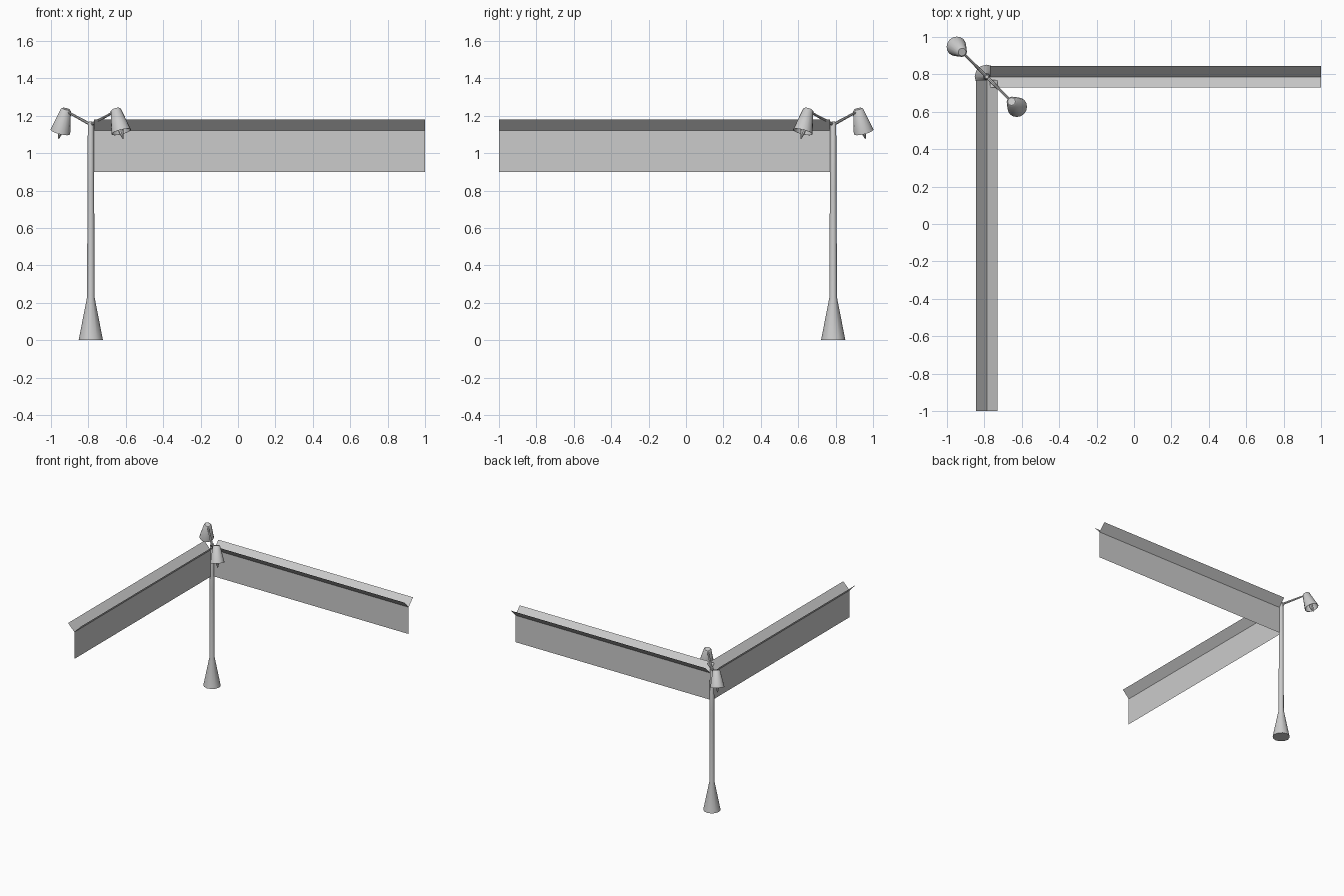
import bpy, bmesh
from math import radians
from mathutils import Vector

cube = bpy.data.objects.get("Cube")
if cube:
    bpy.data.objects.remove(cube, do_unlink=True)

grey = bpy.data.materials.new("painted_grey_metal")
grey.use_nodes = True
COLOUR = (0.6, 0.6, 0.6, 1)
grey.diffuse_color = COLOUR
grey.node_tree.nodes["Principled BSDF"].inputs["Base Color"].default_value = COLOUR

POST = Vector((-0.787, 0.787, 0))   # post axis
OUT = Vector((-1, 1, 0)).normalized()  # horizontal direction of the lamp arms


def finish(name, bm, smooth=True):
    mesh = bpy.data.meshes.new(name)
    bm.to_mesh(mesh)
    bm.free()
    mesh.materials.append(grey)
    obj = bpy.data.objects.new(name, mesh)
    bpy.context.collection.objects.link(obj)
    if smooth:
        bpy.ops.object.select_all(action="DESELECT")
        obj.select_set(True)
        bpy.context.view_layer.objects.active = obj
        bpy.ops.object.shade_smooth_by_angle(angle=radians(40))
    return obj


def turned(name, start, axis, profile, sides):
    """Closed round part: profile is (distance along axis, radius)."""
    bm = bmesh.new()
    rings = []
    turn = axis.to_track_quat("Z", "Y")
    for dist, radius in profile:
        ring = bmesh.ops.create_circle(bm, segments=sides, radius=radius)["verts"]
        for v in ring:
            v.co = start + turn @ (v.co + Vector((0, 0, dist)))
        rings.append(ring)
    for a, b in zip(rings, rings[1:]):
        for i in range(sides):
            j = (i + 1) % sides
            bm.faces.new((a[i], a[j], b[j], b[i]))
    bm.faces.new(rings[0])
    bm.faces.new(rings[-1])
    bmesh.ops.recalc_face_normals(bm, faces=bm.faces)
    return finish(name, bm)


# Post with flared foot
turned("post", POST, Vector((0, 0, 1)),
       [(0, 0.065), (0.23, 0.02), (0.8, 0.018), (1.15, 0.016), (1.17, 0.009)], 12)


# Thin hanging panel with a V-shaped gutter along its top
def panel(name, along, across):
    bm = bmesh.new()
    near, far = POST + along * 0.018, POST + along * 1.787

    def strip(off_a, z_a, off_b, z_b):
        a = across * off_a + Vector((0, 0, z_a))
        b = across * off_b + Vector((0, 0, z_b))
        bm.faces.new([bm.verts.new(p) for p in (near + a, far + a, far + b, near + b)])

    strip(0, 0.9, 0, 1.12)
    for side in (-1, 1):
        strip(0, 1.12, side * 0.057, 1.18)
    bmesh.ops.remove_doubles(bm, verts=bm.verts, dist=0.0001)
    finish(name, bm, smooth=False)


panel("left_panel", Vector((1, 0, 0)), Vector((0, 1, 0)))
panel("front_panel", Vector((0, -1, 0)), Vector((1, 0, 0)))

# Pair of lamps, mirrored about the post
for label, side in (("back", 1), ("front", -1)):
    def at(dist, z):
        return POST + OUT * side * dist + Vector((0, 0, z))

    root, tip = at(0, 1.152), at(0.18, 1.222)
    arm = tip - root
    turned(label + "_lamp_arm", root, arm.normalized(),
           [(0, 0.009), (arm.length, 0.006)], 8)

    top, bottom = at(0.187, 1.236), at(0.23, 1.113)
    axis = (bottom - top).normalized()
    length = (bottom - top).length
    # Hollow shade: outer wall, rim, then the inner wall back up
    turned(label + "_lamp_shade", top, axis,
           [(0, 0.021), (0.006, 0.028), (length, 0.054),
            (length, 0.051), (0.03, 0.029)], 16)
    turned(label + "_lamp_bulb", top, axis,
           [(0.03, 0.01), (length, 0.014), (length + 0.04, 0.002)], 8)
